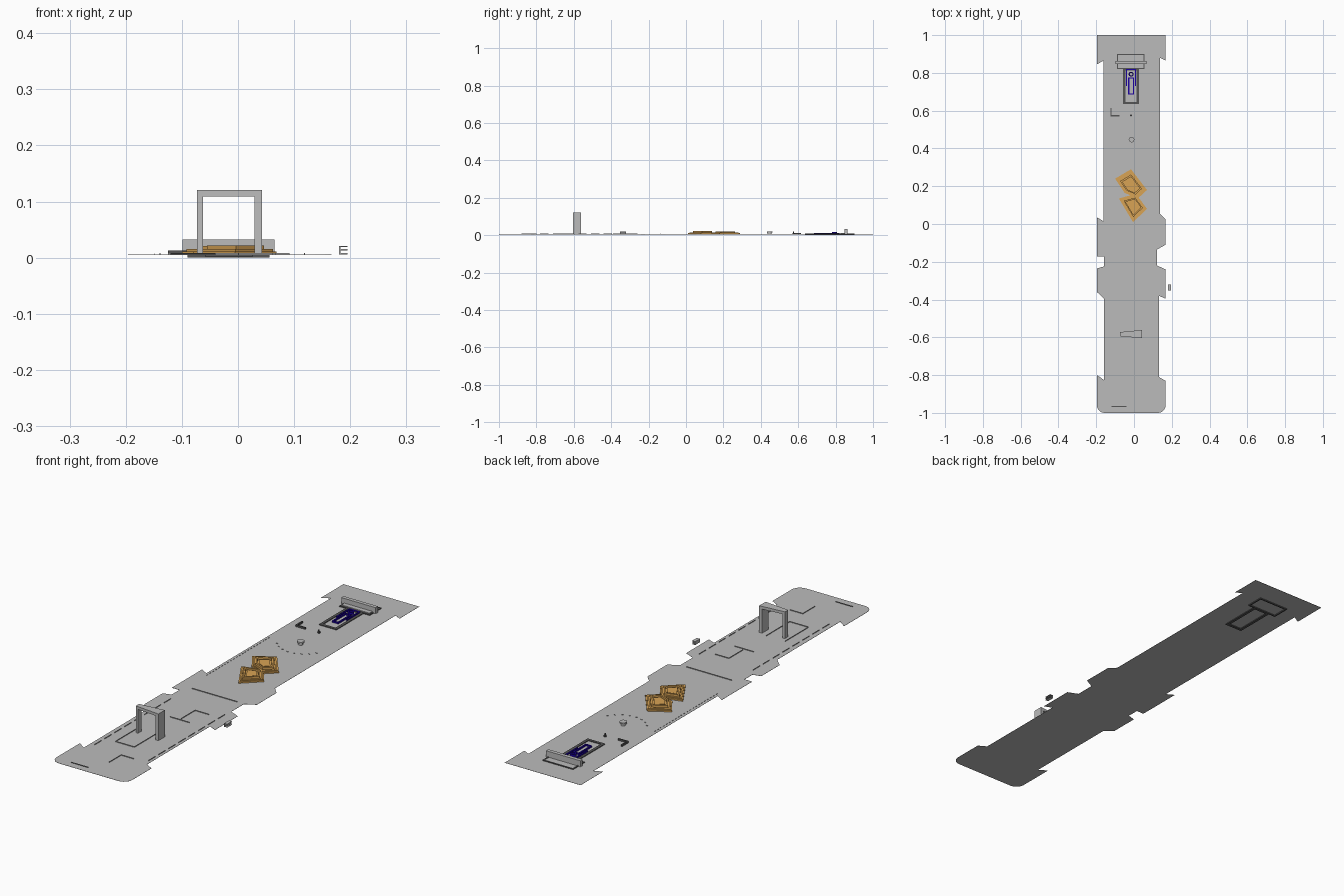
import bpy, bmesh, math
from mathutils import Vector

if "Cube" in bpy.data.objects:
    bpy.data.objects.remove(bpy.data.objects["Cube"])


def material(name, rgb):
    m = bpy.data.materials.new(name)
    m.diffuse_color = (*rgb, 1)
    m.use_nodes = True
    m.node_tree.nodes["Principled BSDF"].inputs["Base Color"].default_value = m.diffuse_color
    return m


GREY = material("light_grey", (0.5, 0.5, 0.5))
DARK = material("dark_grey", (0.09, 0.09, 0.09))
ORANGE = material("ochre", (0.69, 0.37, 0.09))
BLUE = material("navy_blue", (0.01, 0.0, 0.35))
TOP = 0.0055  # height of the floor surface


def finish(name, bm, mat):
    bmesh.ops.recalc_face_normals(bm, faces=bm.faces)
    me = bpy.data.meshes.new(name)
    bm.to_mesh(me)
    bm.free()
    me.materials.append(mat)
    ob = bpy.data.objects.new(name, me)
    bpy.context.collection.objects.link(ob)
    return ob


def prism(name, pts, z0, z1, mat):
    """Extrude a plan outline from z0 to z1."""
    bm = bmesh.new()
    f = bm.faces.new([bm.verts.new((x, y, z0)) for x, y in pts])
    ext = bmesh.ops.extrude_face_region(bm, geom=[f], use_keep_orig=True)
    for v in ext["geom"]:
        if isinstance(v, bmesh.types.BMVert):
            v.co.z = z1
    return finish(name, bm, mat)


def ring(name, outer, inner, z0, z1, mat):
    """Closed frame between two plan outlines with equal point counts."""
    bm = bmesh.new()
    loops = [[bm.verts.new((x, y, z)) for x, y in p]
             for p, z in ((outer, z0), (outer, z1), (inner, z1), (inner, z0))]
    n = len(outer)
    for a in range(4):
        p, q = loops[a], loops[(a + 1) % 4]
        for i in range(n):
            j = (i + 1) % n
            bm.faces.new((p[i], p[j], q[j], q[i]))
    return finish(name, bm, mat)


def rect(x0, x1, y0, y1):
    return [(x0, y0), (x1, y0), (x1, y1), (x0, y1)]


def box(name, x0, x1, y0, y1, z0, z1, mat):
    return prism(name, rect(x0, x1, y0, y1), z0, z1, mat)


def frame(name, x0, x1, y0, y1, w, z0, z1, mat):
    return ring(name, rect(x0, x1, y0, y1),
                rect(x0 + w, x1 - w, y0 + w, y1 - w), z0, z1, mat)


def circle(x, y, r, n=16, start=0, end=360):
    return [(x + r * math.cos(math.radians(start + (end - start) * i / n)),
             y + r * math.sin(math.radians(start + (end - start) * i / n)))
            for i in range(n)]


def scaled(pts, s):
    c = sum((Vector(p) for p in pts), Vector((0, 0))) / len(pts)
    return [tuple(c + (Vector(p) - c) * s) for p in pts]


# Floor slab with notched sides and rounded front corners
right = [(0.132, -0.38), (0.167, -0.395), (0.167, -0.24), (0.122, -0.22),
         (0.122, -0.135), (0.167, -0.11), (0.167, 0.025), (0.138, 0.055),
         (0.138, 0.88), (0.167, 0.865), (0.167, 1.0)]
left = [(-0.196, 1.0), (-0.196, 0.845), (-0.162, 0.865), (-0.162, 0.015),
        (-0.196, 0.035), (-0.196, -0.172), (-0.16, -0.172), (-0.16, -0.225),
        (-0.196, -0.235), (-0.196, -0.36), (-0.16, -0.395), (-0.16, -0.825),
        (-0.196, -0.80)]
floor = (circle(-0.156, -0.96, 0.04, 6, 180, 270) + [(-0.156, -1.0)]
         + circle(0.127, -0.96, 0.04, 6, 270, 360)
         + [(0.167, -0.96), (0.167, -0.83), (0.132, -0.81)] + right + left)
prism("floor", floor, TOP - 0.0008, TOP, GREY)

# Low kerbs marking the front rooms (x0, y0, x1, y1)
for x0, y0, x1, y1 in ((0.0, -0.88, 0.0, -0.80), (0.0, -0.80, 0.06, -0.80),
                       (-0.09, -0.71, 0.0, -0.71), (-0.09, -0.71, -0.09, -0.55),
                       (0.0, -0.71, 0.0, -0.55), (-0.045, -0.40, 0.045, -0.40),
                       (0.0, -0.39, 0.0, -0.295), (0.0, -0.295, 0.065, -0.295),
                       (-0.125, -0.135, 0.09, -0.135)):
    box("room_kerb", x0, x1 + 0.0015, y0, y1 + 0.0015, TOP, TOP + 0.003, GREY)

# Dashed side kerbs
for x in (-0.14, 0.118):
    for i in range(8):
        y = -0.78 + i * 0.068
        box("side_kerb", x, x + 0.0015, y, y + 0.045, TOP, TOP + 0.003, GREY)
for i in range(22):
    y = i * 0.02
    box("dotted_kerb", -0.15, -0.1485, y, y + 0.008, TOP, TOP + 0.002, GREY)
for x, y in circle(-0.013, 0.47, 0.11, 8, 220, 345):
    box("curved_kerb", x, x + 0.008, y, y + 0.0015, TOP, TOP + 0.002, GREY)
box("front_bar", -0.12, -0.04, -0.968, -0.964, TOP, TOP + 0.002, DARK)

# Arch, deeper on its right side
def arch_half(x):
    return 0.011 + (x + 0.073) / 0.116 * 0.011


def arch_piece(name, x0, x1, z0, z1):
    a, b, c = arch_half(x0), arch_half(x1), -0.583
    prism(name, [(x0, c - a), (x1, c - b), (x1, c + b), (x0, c + a)], z0, z1, GREY)


arch_piece("arch_left_leg", -0.073, -0.062, TOP, 0.109)
arch_piece("arch_right_leg", 0.029, 0.043, TOP, 0.109)
arch_piece("arch_lintel", -0.073, 0.043, 0.109, 0.121)

# Small bracket beside the floor
box("bracket_back", 0.180, 0.183, -0.352, -0.32, 0.006, 0.021, GREY)
for z in (0.006, 0.013, 0.019):
    box("bracket_shelf", 0.180, 0.195, -0.352, -0.32, z, z + 0.002, GREY)

# Two stepped, angular platforms
upper = [(-0.10, 0.24), (-0.016, 0.29), (0.069, 0.18), (0.02, 0.135), (-0.05, 0.165)]
lower = [(-0.08, 0.135), (0.01, 0.16), (0.069, 0.08), (-0.005, 0.01)]
for label, p, dz in (("rear", upper, 0.0), ("front", lower, 0.0004)):
    prism(label + "_platform", p, TOP, 0.011 + dz, ORANGE)
    ring(label + "_platform_rim", scaled(p, 0.9), scaled(p, 0.76), 0.011, 0.015 + dz, ORANGE)
    ring(label + "_platform_step", scaled(p, 0.68), scaled(p, 0.54), 0.011, 0.021 + dz, ORANGE)
    prism(label + "_platform_core", scaled(p, 0.42), 0.011, 0.018 + dz, ORANGE)

# Round pedestal with a wider cap
prism("pedestal_stem", circle(-0.013, 0.447, 0.010), TOP, 0.015, GREY)
prism("pedestal_cap", circle(-0.013, 0.447, 0.015), 0.015, 0.021, GREY)

# Corner wall and small post
prism("corner_wall", [(-0.125, 0.57), (-0.078, 0.57), (-0.078, 0.576), (-0.119, 0.576),
                      (-0.119, 0.615), (-0.125, 0.615)], TOP, 0.013, DARK)
prism("post_base", circle(-0.016, 0.575, 0.006, 8), TOP, 0.011, DARK)
prism("post_top", circle(-0.016, 0.575, 0.003, 8), 0.011, 0.019, DARK)

# Long recess frame with rear surround and wall
frame("recess_frame", -0.058, 0.026, 0.635, 0.825, 0.012, 0.001, 0.0085, DARK)
frame("rear_surround", -0.090, 0.056, 0.82, 0.90, 0.006, 0.0, 0.009, DARK)
box("rear_step", -0.084, 0.050, 0.865, 0.893, TOP, 0.008, GREY)
box("front_step", -0.084, 0.050, 0.827, 0.848, TOP, 0.012, GREY)
box("rear_wall", -0.099, 0.065, 0.847, 0.863, TOP, 0.032, GREY)

# Blue fittings inside the recess
for x in (-0.042, 0.005):
    box("blue_rail", x, x + 0.006, 0.73, 0.82, TOP, 0.011, BLUE)
box("blue_crossbar", -0.042, 0.011, 0.814, 0.82, TOP, 0.011, BLUE)
frame("blue_runner", -0.031, 0.0, 0.685, 0.775, 0.006, TOP, 0.012, BLUE)
ring("blue_ring", circle(-0.0155, 0.793, 0.013), circle(-0.0155, 0.793, 0.007),
     TOP, 0.016, BLUE)
